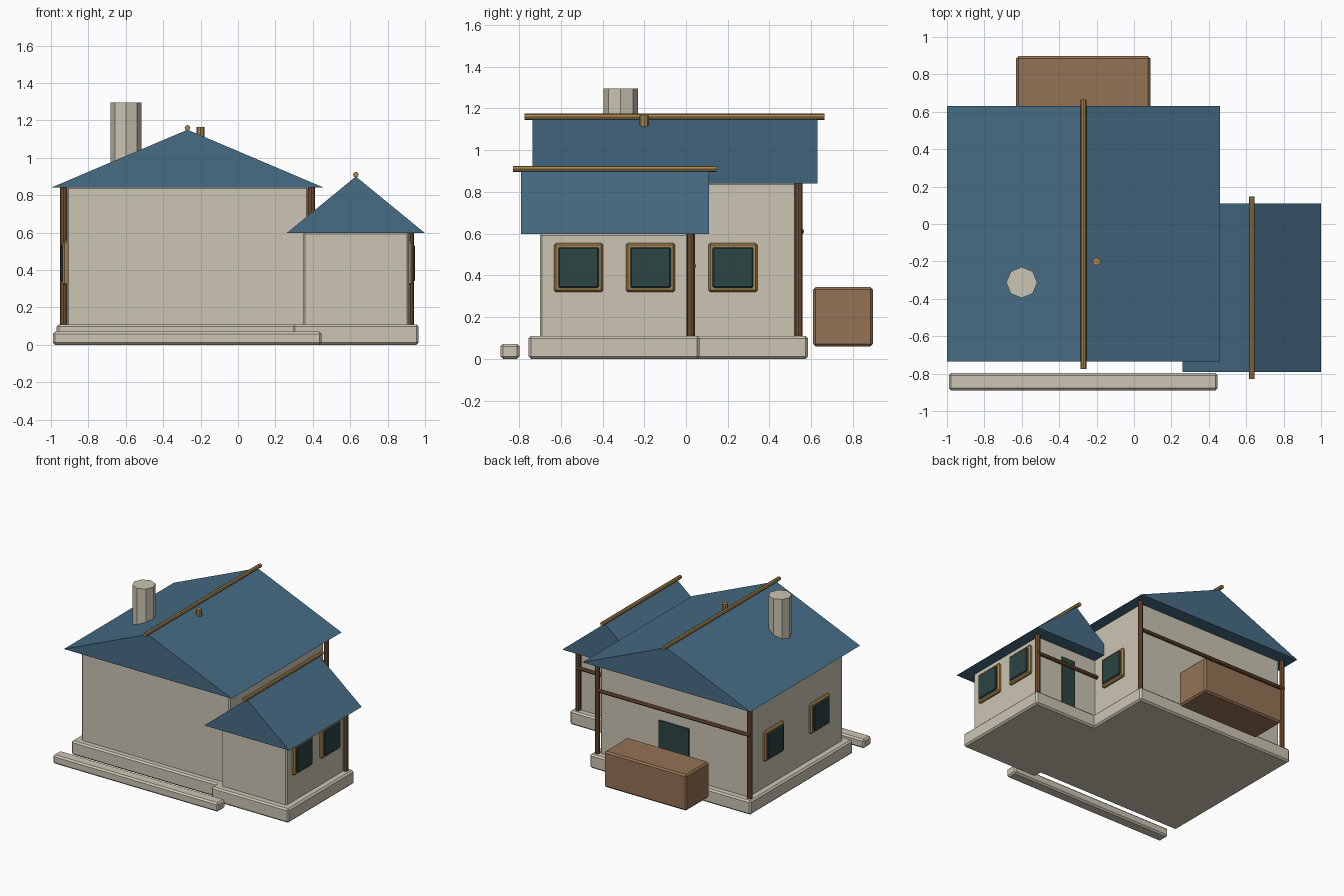
import bpy
import bmesh
from mathutils import Vector

cube = bpy.data.objects.get("Cube")
if cube:
    bpy.data.objects.remove(cube, do_unlink=True)


def material(name, rgb):
    m = bpy.data.materials.new(name)
    m.use_nodes = True
    m.diffuse_color = (*rgb, 1)
    m.node_tree.nodes["Principled BSDF"].inputs["Base Color"].default_value = (*rgb, 1)
    return m


PLASTER = material("cream plaster", (0.60, 0.56, 0.45))
ROOF = material("blue roof", (0.061, 0.15, 0.235))
TIMBER = material("brown timber", (0.18, 0.085, 0.035))
TRIM = material("golden wood", (0.38, 0.23, 0.08))
GLASS = material("dark green glass", (0.025, 0.06, 0.056))
CRATE = material("crate brown", (0.30, 0.17, 0.09))


def finish(name, bm, mat):
    bmesh.ops.recalc_face_normals(bm, faces=bm.faces)
    mesh = bpy.data.meshes.new(name)
    bm.to_mesh(mesh)
    bm.free()
    mesh.materials.append(mat)
    ob = bpy.data.objects.new(name, mesh)
    bpy.context.collection.objects.link(ob)
    return ob


def box(name, xs, ys, zs, mat, bevel=0.01):
    """Box from ranges, with chamfered edges."""
    bm = bmesh.new()
    bmesh.ops.create_cube(bm, size=1)
    for v in bm.verts:
        v.co = [r[0] if c < 0 else r[1] for c, r in zip(v.co, (xs, ys, zs))]
    ob = finish(name, bm, mat)
    if bevel:
        mod = ob.modifiers.new("chamfer", "BEVEL")
        mod.width = bevel
        mod.segments = 1
    return ob


def rod(name, a, b, radius, mat, sides=8):
    """Round bar between two points."""
    a, b = Vector(a), Vector(b)
    bm = bmesh.new()
    bmesh.ops.create_cone(bm, cap_ends=True, segments=sides,
                          radius1=radius, radius2=radius, depth=(b - a).length)
    ob = finish(name, bm, mat)
    ob.location = (a + b) / 2
    ob.rotation_euler = (b - a).to_track_quat("Z", "Y").to_euler()
    if abs((b - a).normalized().z) > 0.99:
        ob.rotation_euler = (0, 0, 0)
    return ob


def gable_roof(name, xs, ys, eave, ridge):
    """Solid triangular prism running along y."""
    bm = bmesh.new()
    mid = sum(xs) / 2
    profile = [(xs[0], eave), (xs[1], eave), (mid, ridge)]
    face = bm.faces.new([bm.verts.new((x, ys[0], z)) for x, z in profile])
    ext = bmesh.ops.extrude_face_region(bm, geom=[face])["geom"]
    moved = [g for g in ext if isinstance(g, bmesh.types.BMVert)]
    bmesh.ops.translate(bm, verts=moved, vec=(0, ys[1] - ys[0], 0))
    return finish(name, bm, ROOF)


def window(name, wall_x, side, y, z=0.437):
    """Framed window on a wall facing side * x."""
    for part, half, depth, mat, bevel in (("frame", 0.118, 0.022, TRIM, 0.01),
                                          ("glass", 0.097, 0.033, GLASS, 0.006)):
        xs = sorted((wall_x - side * 0.012, wall_x + side * depth))
        box(f"{name}_{part}", xs, (y - half, y + half), (z - half, z + half), mat, bevel)


def house(name, cx, half, ys, top, roof_half, roof_ys, ridge, base_half, base_ys,
          posts, post_y, rail_z, door_half, pole_ys):
    """Plinth, walls, roof, ridge pole, rear posts, rail and rear door."""
    box(f"{name}_plinth", (cx - base_half, cx + base_half), base_ys, (0, 0.11), PLASTER, 0.012)
    box(f"{name}_walls", (cx - half, cx + half), ys, (0.1, top + 0.005), PLASTER)
    gable_roof(f"{name}_roof", (cx - roof_half, cx + roof_half), roof_ys, top, ridge)
    rod(f"{name}_ridge_pole", (cx, pole_ys[0], ridge + 0.01),
        (cx, pole_ys[1], ridge + 0.01), 0.015, TRIM)
    for i, x in enumerate(posts):
        rod(f"{name}_rear_post_{i + 1}", (x, post_y, 0.11), (x, post_y, top + 0.01), 0.019, TIMBER)
    rod(f"{name}_rear_rail", (cx - half - 0.025, post_y + 0.012, rail_z),
        (cx + half + 0.015, post_y + 0.012, rail_z), 0.014, TIMBER)
    box(f"{name}_rear_door", (cx - door_half, cx + door_half),
        (ys[1] - 0.01, ys[1] + 0.009), (0.11, 0.51), GLASS, 0)


# Main house and side wing
house("main", -0.27, 0.645, (-0.64, 0.53), 0.84, 0.73, (-0.735, 0.63), 1.15,
      0.70, (-0.69, 0.585), (-0.933, 0.393), 0.54, 0.61, 0.13, (-0.775, 0.665))
house("wing", 0.63, 0.283, (-0.70, 0.012), 0.597, 0.37, (-0.79, 0.11), 0.90,
      0.336, (-0.755, 0.065), (0.922,), 0.023, 0.445, 0.06, (-0.83, 0.147))

# Windows
for i, y in enumerate((-0.515, -0.17)):
    window(f"wing_window_{i + 1}", 0.913, 1, y)
window("main_left_window", 0.375, 1, 0.225)
for i, y in enumerate((-0.34, 0.23)):
    window(f"main_right_window_{i + 1}", -0.915, -1, y)

# Chimney and roof peg
rod("chimney", (-0.60, -0.313, 0.86), (-0.60, -0.313, 1.295), 0.083, PLASTER)
rod("roof_peg", (-0.20, -0.20, 1.11), (-0.20, -0.20, 1.165), 0.022, TRIM)

# Front curb and rear crate
box("front_curb", (-0.99, 0.447), (-0.89, -0.797), (0, 0.07), PLASTER, 0.012)
box("rear_crate", (-0.63, 0.087), (0.608, 0.897), (0.06, 0.343), CRATE, 0.012)
